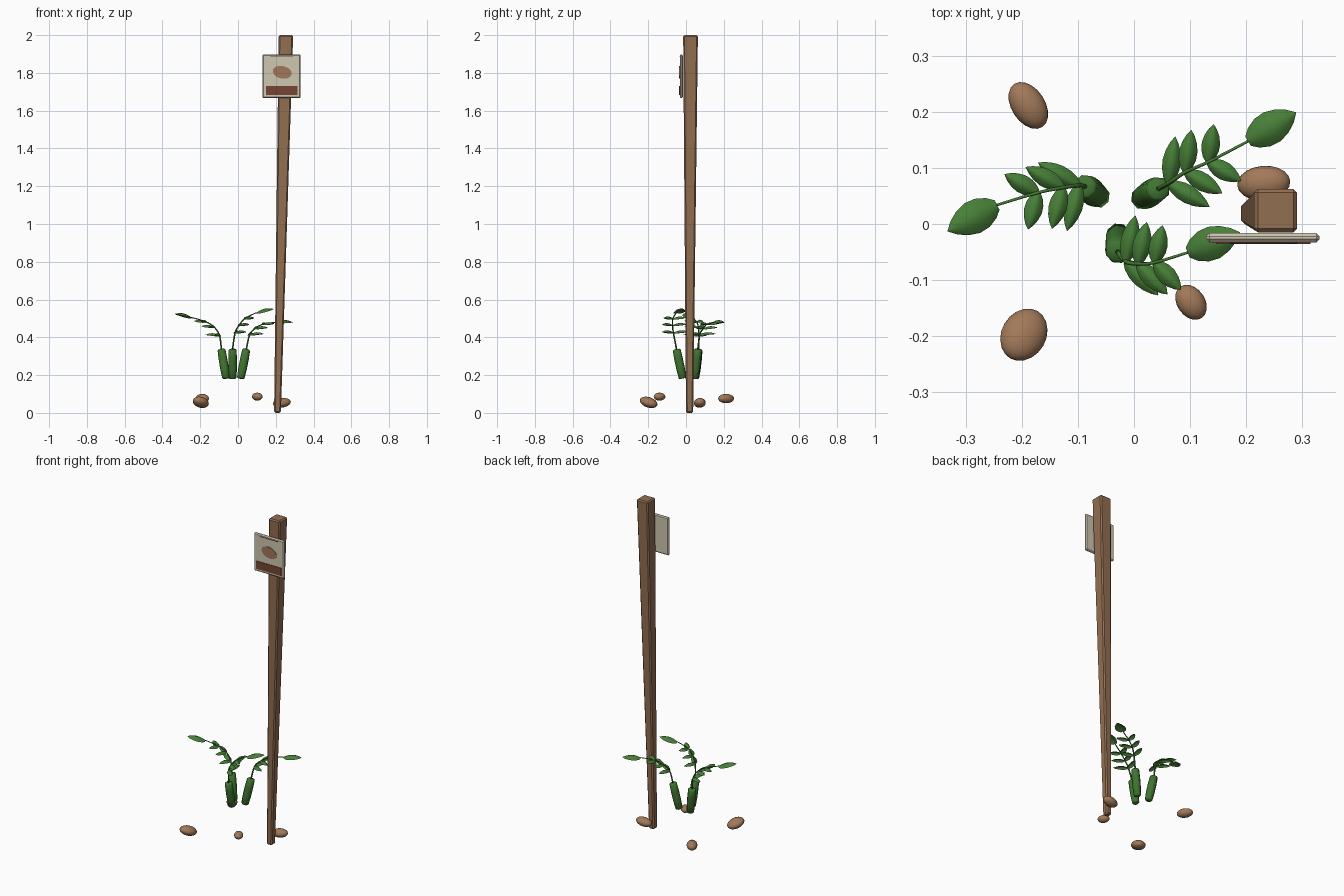
import bpy, bmesh, math
from mathutils import Vector, Matrix, Euler

if "Cube" in bpy.data.objects:
    bpy.data.objects.remove(bpy.data.objects["Cube"])


def material(name, rgb):
    m = bpy.data.materials.new(name)
    m.diffuse_color = (*rgb, 1)
    m.use_nodes = True
    m.node_tree.nodes["Principled BSDF"].inputs["Base Color"].default_value = m.diffuse_color
    return m


WOOD = material("post brown", (0.29, 0.158, 0.083))
TUBER = material("tuber brown", (0.36, 0.19, 0.10))
LEAF = material("leaf green", (0.062, 0.21, 0.038))
STALK = material("stalk green", (0.050, 0.175, 0.030))
BOARD = material("board cream", (0.62, 0.57, 0.44))
BAND = material("band red brown", (0.18, 0.06, 0.032))


def finish(name, bm, mat, smooth=True):
    bmesh.ops.recalc_face_normals(bm, faces=bm.faces)
    me = bpy.data.meshes.new(name)
    bm.to_mesh(me)
    bm.free()
    me.materials.append(mat)
    for p in me.polygons:
        p.use_smooth = smooth
    ob = bpy.data.objects.new(name, me)
    bpy.context.collection.objects.link(ob)
    return ob


def block(name, lo, hi, mat, bevel=0.0, base=None):
    """Box from lo to hi; base = (lo, hi) in x and y for a tapered foot."""
    bm = bmesh.new()
    bmesh.ops.create_cube(bm, size=1)
    for v in bm.verts:
        l, h = (base if base and v.co.z < 0 else (lo, hi))
        for i in range(2):
            v.co[i] = l[i] if v.co[i] < 0 else h[i]
        v.co.z = lo[2] if v.co.z < 0 else hi[2]
    if bevel:
        bmesh.ops.bevel(bm, geom=bm.edges[:], offset=bevel, segments=1, affect='EDGES')
    return finish(name, bm, mat, False)


def tube(name, path, radii, sides, mat):
    bm = bmesh.new()
    rings = []
    for i, p in enumerate(path):
        d = path[min(i + 1, len(path) - 1)] - path[max(i - 1, 0)]
        side = d.cross(Vector((0.3, -0.95, 0))).normalized()
        up = d.cross(side).normalized()
        rings.append([bm.verts.new(p + radii[i] * (side * math.cos(a) + up * math.sin(a)))
                      for a in (2 * math.pi * k / sides for k in range(sides))])
    for a, b in zip(rings, rings[1:]):
        for k in range(sides):
            j = (k + 1) % sides
            bm.faces.new((a[k], a[j], b[j], b[k]))
    bm.faces.new(rings[0])
    bm.faces.new(rings[-1])
    return finish(name, bm, mat)


def leaf(name, base, angle, length, width, rise, cup):
    """Arched, cupped blade with a blunt base and a pointed tip."""
    profile = [(0, .32), (.12, .68), (.3, .95), (.5, 1), (.7, .8), (.87, .45), (1, .02)]
    fwd = Vector((math.cos(angle), math.sin(angle), 0))
    side = Vector((-fwd.y, fwd.x, 0))
    bm = bmesh.new()
    rows = []
    for t, w in profile:
        row = []
        for s in (-1, -.5, 0, .5, 1):
            z = rise * t + 0.12 * length * math.sin(math.pi * t) - cup * w * s * s
            row.append(bm.verts.new(base + fwd * t * length + side * s * w * width / 2
                                    + Vector((0, 0, z))))
        rows.append(row)
    for a, b in zip(rows, rows[1:]):
        for k in range(4):
            bm.faces.new((a[k], a[k + 1], b[k + 1], b[k]))
    return finish(name, bm, LEAF)


def spline(pts, n=4):
    """Smooth path through the given points."""
    out = []
    for i in range(len(pts) - 1):
        a, b, c, d = (pts[max(i - 1, 0)], pts[i], pts[i + 1], pts[min(i + 2, len(pts) - 1)])
        for k in range(n):
            t = k / n
            out.append(0.5 * (2 * b + (c - a) * t + (2 * a - 5 * b + 4 * c - d) * t * t
                              + (3 * b - a - 3 * c + d) * t ** 3))
    return out + [pts[-1]]


# Tapered, slightly leaning post
block("post", (.215, -.015, 0), (.292, .063, 2), WOOD, .007, ((.191, .0), (.227, .038)))

# Sign board with painted plates
block("sign_board", (.129, -.033, 1.667), (.332, -.016, 1.898), BOARD, .006)
block("sign_band", (.147, -.036, 1.683), (.316, -.032, 1.731), BAND)
block("sign_line", (.172, -.035, 1.883), (.292, -.032, 1.887), BAND)
bm = bmesh.new()
bmesh.ops.create_cone(bm, cap_ends=True, segments=24, radius1=1, radius2=1, depth=1)
bm.transform(Matrix.Translation((.234, -.034, 1.803)) @ Matrix.Rotation(.22, 4, 'Y')
             @ Matrix.Diagonal((.051, .004, .033, 1)) @ Matrix.Rotation(math.pi / 2, 4, 'X'))
finish("sign_tuber", bm, TUBER, False)

# Loose tubers: centre, radii, pitch, yaw
for c, r, pitch, yaw in [
        ((-.189, .212, .076), (.046, .030, .025), 0, -57),
        ((-.197, -.198, .056), (.051, .040, .027), 18, 60),
        ((.102, -.140, .086), (.034, .025, .021), 0, -55),
        ((.232, .073, .053), (.048, .031, .025), -8, 5)]:
    bm = bmesh.new()
    bmesh.ops.create_uvsphere(bm, u_segments=20, v_segments=12, radius=1)
    rot = Euler((0, math.radians(pitch), math.radians(yaw))).to_matrix().to_4x4()
    bm.transform(Matrix.Translation(c) @ rot @ Matrix.Diagonal((*r, 1)))
    finish("tuber", bm, TUBER)

# Sprouts: stalk foot, stem points (stalk top, three leaflet pairs, end), heading
sprouts = [
    ((-.063, .049, .182), [(-.088, .067, .337), (-.098, .069, .410), (-.127, .065, .455),
                           (-.172, .056, .483), (-.245, .034, .505)], 208, 52, .02),
    ((-.028, -.018, .182), [(-.029, -.050, .337), (-.015, -.067, .425), (.007, -.071, .465),
                            (.037, -.069, .500), (.096, -.051, .530)], 21, 62, .02),
    ((.014, .046, .182), [(.044, .063, .337), (.062, .073, .415), (.092, .093, .448),
                          (.133, .111, .470), (.204, .148, .480)], 31, 56, .0)]
for foot, pts, heading, spread, rise in sprouts:
    foot, pts = Vector(foot), [Vector(p) for p in pts]
    cut = [foot.lerp(pts[0], t) for t in (0, .03, .35, .7, .97, 1)]
    tube("stalk", cut, (.017, .021, .024, .024, .022, .017), 8, STALK)
    path = spline(pts)
    tube("stem", path, [.0045 - .002 * i / len(path) for i in range(len(path))], 6, LEAF)
    for i, p in enumerate(pts[1:4]):
        for s in (-1, 1):
            a = math.radians(heading - 5 + s * spread)
            leaf("leaflet", p, a, .084 - .008 * i, .033, 0.004, .014)
    leaf("end_leaf", pts[4], math.radians(heading), .100, .060, rise, .016)
